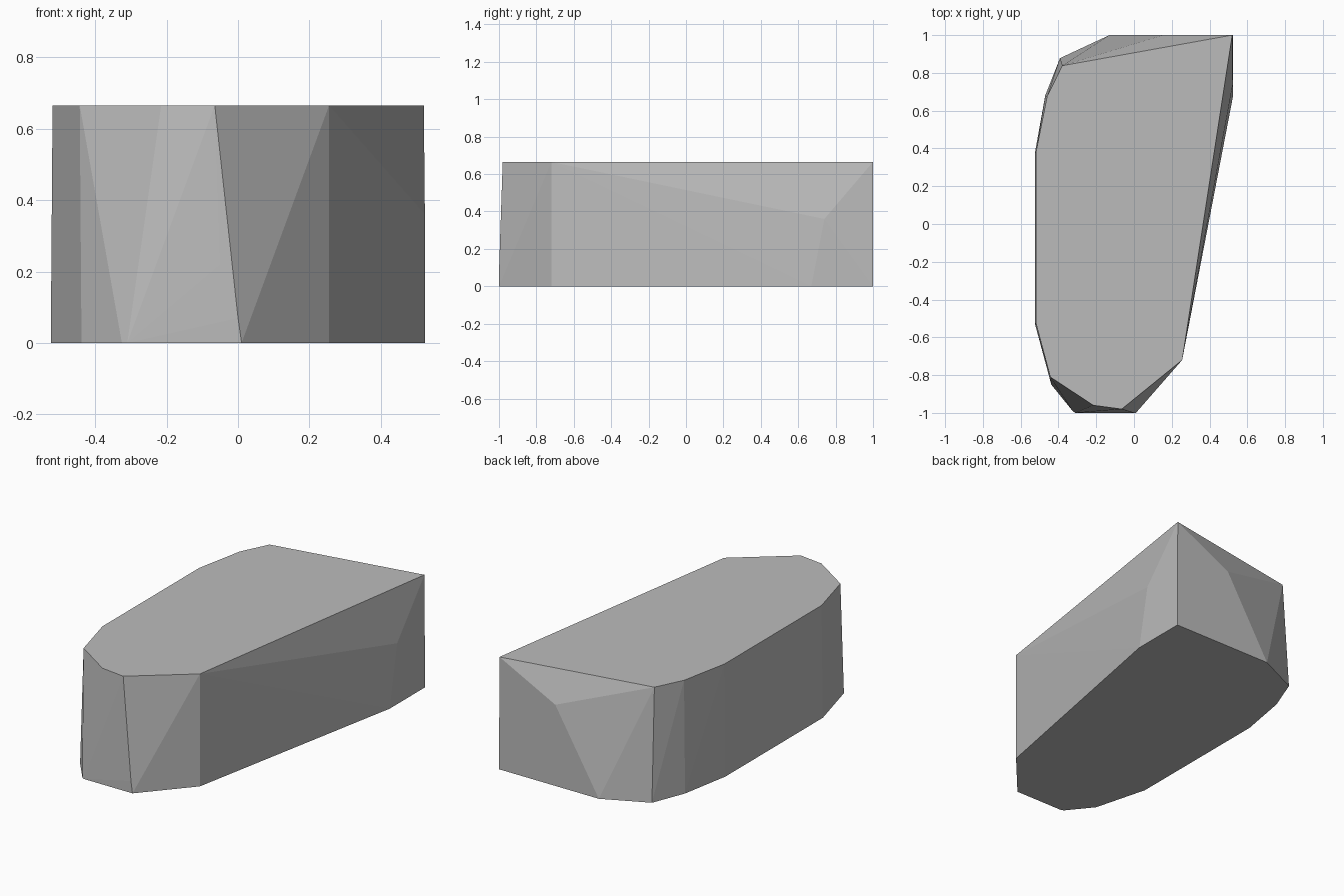
import bpy
import bmesh

cube = bpy.data.objects.get("Cube")
if cube:
    bpy.data.objects.remove(cube, do_unlink=True)

HEIGHT = 0.665

# Plain grey material
grey = bpy.data.materials.new("plain grey")
grey.use_nodes = True
colour = (0.5, 0.5, 0.5, 1)
grey.diffuse_color = colour
grey.node_tree.nodes["Principled BSDF"].inputs["Base Color"].default_value = colour

# Outline of the flat top
top = [(0.52, 1), (0.255, -0.72), (-0.065, -0.98), (-0.215, -0.96),
       (-0.443, -0.81), (-0.519, -0.525), (-0.519, 0.38), (-0.46, 0.675),
       (-0.38, 0.838)]
# Slightly wider outline of the flat base
base = [(0.523, 1), (0.523, 0.67), (0.255, -0.72), (0.01, -1), (-0.31, -1),
        (-0.325, -0.99), (-0.438, -0.85), (-0.524, -0.53), (-0.524, 0.38),
        (-0.47, 0.68), (-0.392, 0.878), (-0.13, 1)]
# Corners of the chipped facets on the sides, back and front
chips = [(0.523, 0.74, 0.36), (0.155, 1, 0.48), (0.394, 1, 0.57),
         (-0.05, -0.995, 0.22), (0.0, -1, 0.07)]

# Faceted block wrapped around the outlines
bm = bmesh.new()
points = [(x, y, HEIGHT) for x, y in top] + [(x, y, 0) for x, y in base] + chips
for p in points:
    bm.verts.new(p)
hull = bmesh.ops.convex_hull(bm, input=bm.verts)
loose = [v for v in bm.verts if not v.link_faces]
bmesh.ops.delete(bm, geom=loose, context="VERTS")
bmesh.ops.dissolve_limit(bm, angle_limit=0.002, verts=bm.verts, edges=bm.edges)
bmesh.ops.recalc_face_normals(bm, faces=bm.faces)
mesh = bpy.data.meshes.new("faceted_block")
bm.to_mesh(mesh)
bm.free()
mesh.materials.append(grey)
block = bpy.data.objects.new("faceted_block", mesh)
bpy.context.collection.objects.link(block)
